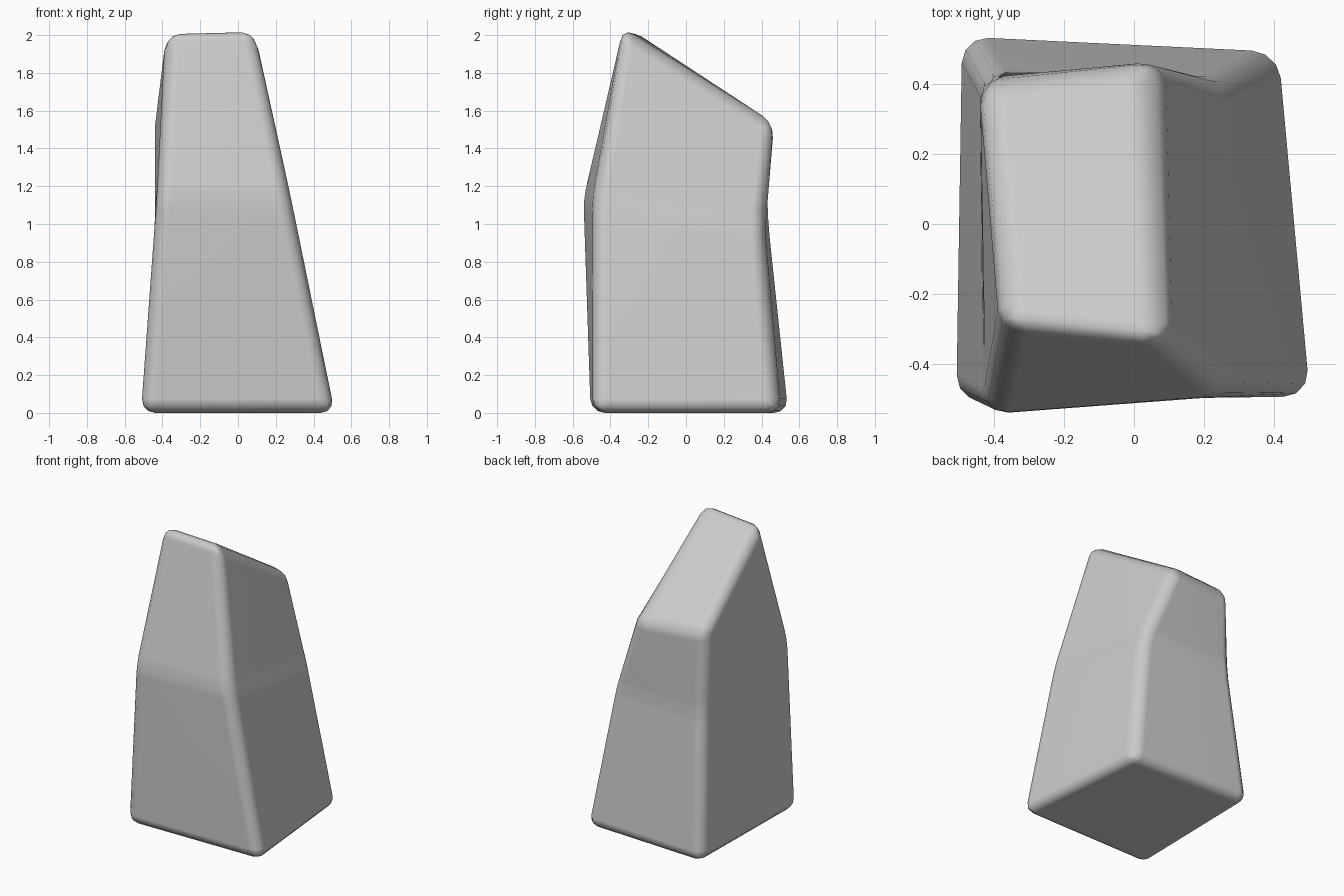
import bpy, bmesh

if "Cube" in bpy.data.objects:
    bpy.data.objects.remove(bpy.data.objects["Cube"])

# Corner rings (front left, front right, back right, back left), bottom to top
rings = [
    [(-0.515, -0.505, 0), (0.52, -0.495, 0), (0.425, 0.5, 0), (-0.497, 0.545, 0)],
    [(-0.43, -0.55, 1.15), (0.285, -0.49, 1.13), (0.275, 0.415, 0.98), (-0.44, 0.44, 0.98)],
    [(-0.38, -0.29, 2.035), (0.095, -0.345, 2.045), (0.06, 0.48, 1.53), (-0.45, 0.41, 1.55)],
]

# Stone block: three rings skinned into a bent, tapering box
bm = bmesh.new()
loops = [[bm.verts.new(p) for p in ring] for ring in rings]
bm.faces.new(loops[0][::-1])
bm.faces.new(loops[-1])
for low, high in zip(loops, loops[1:]):
    for i in range(4):
        j = (i + 1) % 4
        bm.faces.new((low[i], low[j], high[j], high[i]))
mesh = bpy.data.meshes.new("stone_block")
bm.to_mesh(mesh)
bm.free()
block = bpy.data.objects.new("stone_block", mesh)
bpy.context.collection.objects.link(block)

# Rounded edges, with the large faces kept flat in shading
for poly in mesh.polygons:
    poly.use_smooth = True
bevel = block.modifiers.new("rounded_edges", 'BEVEL')
bevel.width = 0.075
bevel.segments = 3
bevel.limit_method = 'NONE'
weighted = block.modifiers.new("flat_faces", 'WEIGHTED_NORMAL')
weighted.keep_sharp = True
